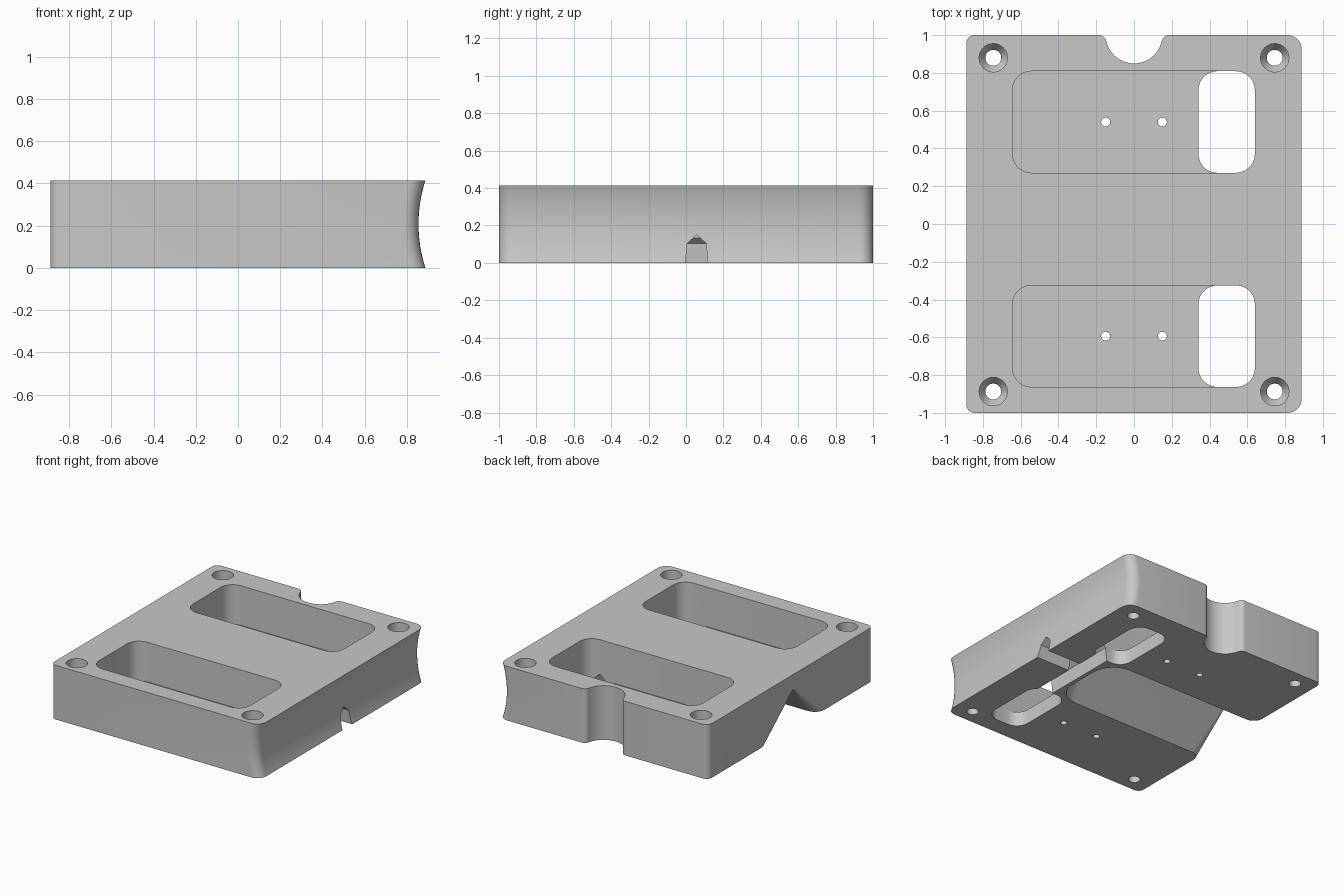
import bpy, bmesh, math

if "Cube" in bpy.data.objects:
    bpy.data.objects.remove(bpy.data.objects["Cube"])

H = 0.415      # block height
MID = -0.027   # y of the symmetry line between the pockets
HX = 0.888     # half length in x


def rounded(x0, x1, y0, y1, rl, rr, n=8):
    """Counter-clockwise rounded rectangle; rl / rr are the left and right corner radii."""
    pts = []
    for cx, cy, r, a in ((x1 - rr, y1 - rr, rr, 0), (x0 + rl, y1 - rl, rl, 90),
                         (x0 + rl, y0 + rl, rl, 180), (x1 - rr, y0 + rr, rr, 270)):
        for i in range(n):
            t = math.radians(a + 90 * (i + 0.02) / (n - 0.96))
            pts.append((cx + r * math.cos(t), cy + r * math.sin(t)))
    return pts


def loft(name, rings):
    """Closed solid through rings of 3D points."""
    bm = bmesh.new()
    rows = [[bm.verts.new(p) for p in ring] for ring in rings]
    for a, b in zip(rows, rows[1:]):
        for i in range(len(a)):
            j = (i + 1) % len(a)
            bm.faces.new((a[i], a[j], b[j], b[i]))
    bm.faces.new(rows[0][::-1])
    bm.faces.new(rows[-1])
    bmesh.ops.recalc_face_normals(bm, faces=bm.faces)
    me = bpy.data.meshes.new(name)
    bm.to_mesh(me)
    bm.free()
    ob = bpy.data.objects.new(name, me)
    bpy.context.collection.objects.link(ob)
    return ob


def stack(name, levels):
    """Loft through (z, outline) levels."""
    return loft(name, [[(x, y, z) for x, y in o] for z, o in levels])


def disc(cx, cy, r, n=32):
    return [(cx + r * math.cos(2 * math.pi * i / n), cy + r * math.sin(2 * math.pi * i / n))
            for i in range(n)]


def cut(cutter):
    cutter.hide_render = True
    m = block.modifiers.new("cut", 'BOOLEAN')
    m.operation, m.solver, m.object = 'DIFFERENCE', 'EXACT', cutter
    bpy.context.view_layer.objects.active = block
    bpy.ops.object.modifier_apply(modifier=m.name)
    bpy.data.objects.remove(cutter)


# Block with a hollow right side
R = 0.67
levels = []
for i in range(17):
    z = H * i / 16
    right = 0.855 + R - math.sqrt(R * R - (z - H / 2) ** 2)
    levels.append((z, rounded(-HX, right, -1, 1, 0.045, 0.075)))
block = stack("mounting_block", levels)

# Two pockets, each with a through opening and two small floor holes
for s in (-1, 1):
    cy = MID + s * 0.567
    y0, y1 = cy - 0.269, cy + 0.269
    o = rounded(-0.643, 0.64, y0, y1, 0.1, 0.1)
    cut(stack("pocket", [(0.112, o), (H + 0.1, o)]))
    o = rounded(0.341, 0.64, y0, y1, 0.1, 0.1)
    cut(stack("opening", [(-0.1, o), (H + 0.1, o)]))
    for x in (-0.15, 0.15):
        o = disc(x, cy, 0.024, 20)
        cut(stack("floor_hole", [(-0.1, o), (0.3, o)]))

# Countersunk corner holes
for x in (-0.745, 0.745):
    for y in (-0.887, 0.88):
        cut(stack("corner_hole", [(-0.1, disc(x, y, 0.042)), (0.15, disc(x, y, 0.042)),
                                  (0.2, disc(x, y, 0.075)), (H + 0.1, disc(x, y, 0.075))]))

# Round notch in the back, with softened lips
c = math.sqrt(0.19 ** 2 - 0.04 ** 2)
lip = math.degrees(math.atan2(0.04, c))
half = [(c, 1.1)]
for i in range(7):
    t = math.radians(90 + (90 - lip) * i / 6)
    half.append((c + 0.04 * math.cos(t), 0.96 + 0.04 * math.sin(t)))
for i in range(1, 13):
    t = math.radians(-lip - (90 - lip) * i / 12)
    half.append((0.15 * math.cos(t), 1 + 0.15 * math.sin(t)))
notch = half + [(-x, y) for x, y in half[-2::-1]]
cut(stack("back_notch", [(-0.1, notch), (H + 0.1, notch)]))


def cavity_outline(w, xe=0.45):
    """Half-width w, rounded inner end, flared lips at the left face."""
    r, f = min(0.2, w * 0.66), 0.08 * w / 0.3
    side = [(-1.0, w + f)]
    for i in range(7):
        t = math.radians(180 + 90 * i / 6)
        side.append((-HX + f + f * math.cos(t), w + f + f * math.sin(t)))
    for i in range(9):
        t = math.radians(90 - 90 * i / 8)
        side.append((xe - r + r * math.cos(t), w - r + r * math.sin(t)))
    side += [(x, -y) for x, y in side[::-1]]
    return [(x, MID + y) for x, y in side]


# Roof-shaped cavity underneath, open to the left side
cut(stack("cavity", [(z, cavity_outline(0.3 - z)) for z in (-0.02, 0.297)]))

# Wire channels: one across between the openings, one out to the right side
profile = [(-0.062, -0.02), (0.062, -0.02), (0.05, 0.105), (0, 0.15), (-0.05, 0.105)]
cut(loft("cross_channel", [[(0.54 + u, y, z) for u, z in profile] for y in (-0.4, 0.35)]))
cut(loft("side_channel", [[(x, 0.057 + u, z) for u, z in profile] for x in (0.52, 1.0)]))

# Finish
grey = bpy.data.materials.new("light_grey")
grey.diffuse_color = (0.58, 0.58, 0.58, 1)
grey.use_nodes = True
grey.node_tree.nodes["Principled BSDF"].inputs["Base Color"].default_value = grey.diffuse_color
block.data.materials.clear()
block.data.materials.append(grey)
for p in block.data.polygons:
    p.material_index = 0
bpy.ops.object.select_all(action='DESELECT')
block.select_set(True)
bpy.context.view_layer.objects.active = block
bpy.ops.object.shade_smooth_by_angle(angle=math.radians(30))
